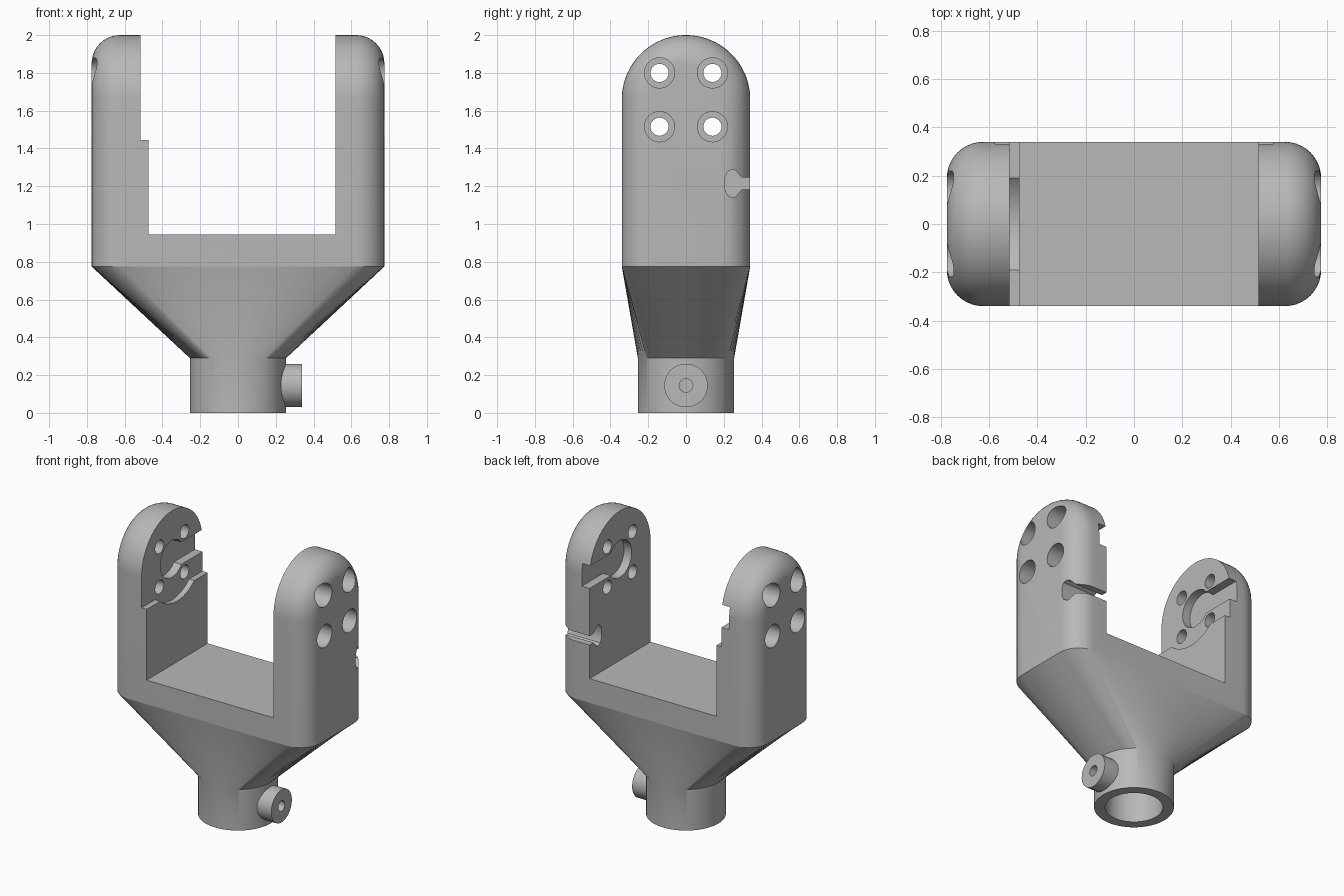
import bpy, bmesh
from math import sin, cos, pi, radians

if "Cube" in bpy.data.objects:
    bpy.data.objects.remove(bpy.data.objects["Cube"], do_unlink=True)

grey = bpy.data.materials.new("plain_grey")
grey.use_nodes = True
colour = (0.48, 0.48, 0.48, 1)
grey.diffuse_color = colour
grey.node_tree.nodes["Principled BSDF"].inputs["Base Color"].default_value = colour


def loft(name, rings):
    """Closed solid skinned through rings of equal point count."""
    bm = bmesh.new()
    rows = [[bm.verts.new(p) for p in ring] for ring in rings]
    n = len(rows[0])
    for a, b in zip(rows, rows[1:]):
        for i in range(n):
            j = (i + 1) % n
            bm.faces.new((a[i], a[j], b[j], b[i]))
    bm.faces.new(rows[0][::-1])
    bm.faces.new(rows[-1])
    bmesh.ops.recalc_face_normals(bm, faces=bm.faces)
    mesh = bpy.data.meshes.new(name)
    bm.to_mesh(mesh)
    bm.free()
    mesh.materials.append(grey)
    ob = bpy.data.objects.new(name, mesh)
    bpy.context.collection.objects.link(ob)
    return ob


def prism(name, profile, x0, x1):
    return loft(name, [[(x, y, z) for y, z in profile] for x in (x0, x1)])


def circle(y, z, r, n=40):
    return [(y + r * cos(2 * pi * i / n), z + r * sin(2 * pi * i / n)) for i in range(n)]


def rect(y0, y1, z0, z1):
    return [(y0, z0), (y1, z0), (y1, z1), (y0, z1)]


def activate(ob):
    bpy.ops.object.select_all(action='DESELECT')
    ob.select_set(True)
    bpy.context.view_layer.objects.active = ob


def cut(target, profile, x0, x1):
    tool = prism("cutter", profile, x0, x1)
    tool.hide_render = True
    mod = target.modifiers.new("cut", 'BOOLEAN')
    mod.operation, mod.solver, mod.object = 'DIFFERENCE', 'EXACT', tool
    activate(target)
    bpy.ops.object.modifier_apply(modifier=mod.name)
    bpy.data.objects.remove(tool, do_unlink=True)


def smooth(ob):
    activate(ob)
    bpy.ops.object.shade_smooth_by_angle(angle=radians(32))


HALF_X, HALF_Y, FILLET = 0.775, 0.34, 0.15
BASE_Z, ARCH_Z, FLOOR_Z = 0.775, 1.66, 0.945


# Fork: arched solid with rounded outer rims, then hollowed between the arms
def arch(x, inset):
    r = HALF_Y - inset
    pts = [(x, r * cos(pi * i / 48), ARCH_Z + r * sin(pi * i / 48)) for i in range(49)]
    return pts + [(x, -r, BASE_Z), (x, r, BASE_Z)]


rim = [(HALF_X - FILLET * (1 - sin(a)), FILLET * (1 - cos(a)))
       for a in (pi / 2 * i / 10 for i in range(11))]
fork = loft("fork", [arch(-x, d) for x, d in rim[::-1]] + [arch(x, d) for x, d in rim])
cut(fork, rect(-1, 1, FLOOR_Z, 3), -0.475, 0.515)
cut(fork, rect(-1, 1, 1.445, 3), -0.515, 0)
cut(fork, circle(0, ARCH_Z, 0.287, 64), -0.515, 0)

# Horn recesses and counterbored screw holes in both arms
for side in (-1, 1):
    cut(fork, circle(0, ARCH_Z, 0.13), side * 0.4, side * 0.575)
    cut(fork, rect(0, 0.5, ARCH_Z - 0.078, ARCH_Z + 0.078), side * 0.4, side * 0.575)
    for y in (-0.14, 0.14):
        for z in (1.515, 1.80):
            cut(fork, circle(y, z, 0.048, 32), side * 0.4, side * 0.9)
            cut(fork, circle(y, z, 0.08, 32), side * 0.63, side * 0.9)

# Cable slot through the left arm, open to the back
upper = [(0.4, 0.032), (0.295, 0.032), (0.262, 0.07), (0.245, 0.075), (0.22, 0.062), (0.206, 0.03)]
slot = [(y, 1.214 + h) for y, h in upper] + [(y, 1.214 - h) for y, h in upper[::-1]]
cut(fork, slot, 0.4, 0.9)
smooth(fork)

# Funnel and socket: rounded rectangle blending into a hollow round collar
EDGE, CORNER = 12, 10
outline, angles = [], []
cx, cy = HALF_X - FILLET, HALF_Y - FILLET
corners = [(cx, cy), (-cx, cy), (-cx, -cy), (cx, -cy)]
for q, (px, py) in enumerate(corners):
    base = q * pi / 2
    for i in range(CORNER + 1):
        a = base + pi / 2 * i / CORNER
        outline.append((px + FILLET * cos(a), py + FILLET * sin(a)))
        angles.append(base + radians(35 + 20 * i / CORNER))
    nx, ny = corners[(q + 1) % 4]
    ox, oy = outline[-1]
    for i in range(1, EDGE):
        t = i / EDGE
        outline.append((ox + (nx - px) * t, oy + (ny - py) * t))
        angles.append(base + radians(55 + 70 * t))


def ring(r, z):
    return [(r * cos(a), r * sin(a), z) for a in angles]


R, BORE, NECK = 0.255, 0.185, 0.29
funnel = [(x, y, BASE_Z) for x, y in outline]
socket = loft("funnel_socket", [funnel, ring(R, NECK), ring(R, 0), ring(BORE, 0), ring(BORE, NECK)])

# Clamp boss on the side of the collar, with its screw hole
boss = prism("clamp_boss", circle(0, 0.145, 0.115, 48), 0.21, 0.34)
for ob in (socket, boss):
    cut(ob, circle(0, 0.145, 0.036, 24), 0.1, 0.5)
    smooth(ob)
